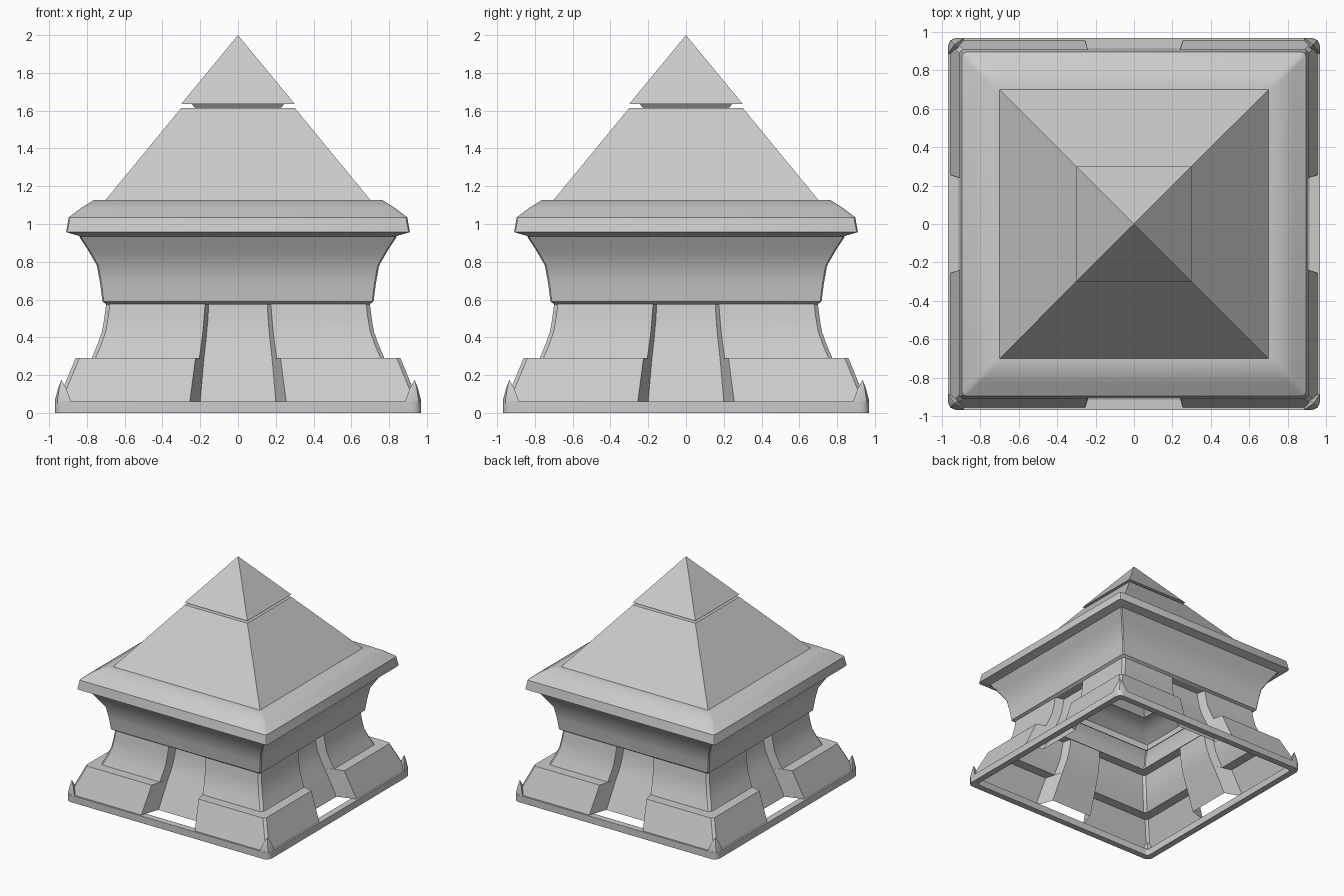
import bpy, bmesh
from math import sin, cos, pi, radians

if "Cube" in bpy.data.objects:
    bpy.data.objects.remove(bpy.data.objects["Cube"])


def four_sides(side):
    """Repeat one side's (x, y) points by quarter turns, counter-clockwise."""
    pts = list(side)
    for _ in range(3):
        side = [(-y, x) for x, y in side]
        pts += side
    return pts


def square(d, r=0.0, seg=1):
    """Square loop of half width d; corners sharp, chamfered or rounded."""
    if r == 0:
        return four_sides([(d, -d)])
    k = d - r
    return four_sides([(k + r * sin(a), -k - r * cos(a))
                       for a in [pi / 2 * i / seg for i in range(seg + 1)]])


def loft(name, levels, closed=False, smooth=None):
    """Skin a list of (z, loop) levels from bottom to top."""
    bm = bmesh.new()
    rows = [[bm.verts.new((x, y, z)) for x, y in loop] for z, loop in levels]
    pairs = list(zip(rows, rows[1:]))
    if closed:
        pairs.append((rows[-1], rows[0]))
    n = len(rows[0])
    for a, b in pairs:
        for i in range(n):
            j = (i + 1) % n
            bm.faces.new((a[i], a[j], b[j], b[i]))
    bmesh.ops.remove_doubles(bm, verts=bm.verts[:], dist=1e-4)
    bmesh.ops.dissolve_degenerate(bm, dist=1e-5, edges=bm.edges[:])
    me = bpy.data.meshes.new(name)
    bm.to_mesh(me)
    bm.free()
    ob = bpy.data.objects.new(name, me)
    bpy.context.collection.objects.link(ob)
    if smooth:
        bpy.ops.object.select_all(action='DESELECT')
        ob.select_set(True)
        bpy.context.view_layer.objects.active = ob
        bpy.ops.object.shade_smooth_by_angle(angle=radians(smooth))
    return ob


# Open ground frame with rounded corners
loft("base_frame", [(0, square(.97, .05, 4)), (.06, square(.97, .05, 4)),
                    (.06, square(.915, .03, 4)), (0, square(.915, .03, 4))],
     closed=True, smooth=30)

# Pointed corner guards
foot = [(.9, .9), (.97, .885), (.97, .92), (.957, .957), (.92, .97), (.885, .97)]
tip = (.935, .935)
for k, label in enumerate(("back_right", "back_left", "front_left", "front_right")):
    levels = []
    for z, t in ((.05, 0), (.07, .05), (.13, .5), (.175, 1)):
        loop = [(x + (tip[0] - x) * t, y + (tip[1] - y) * t) for x, y in foot]
        for _ in range(k):
            loop = [(-y, x) for x, y in loop]
        levels.append((z, loop))
    loft("corner_guard_" + label, levels, smooth=40)


# Hollow corner piers joined by recessed curved panels
def pier_loop(d, g, di, p, c=.02):
    return four_sides([(c - d, -d), (-g, -d), (-p, -di),
                       (p, -di), (g, -d), (d - c, -d)])


# z, pier half width, opening half width, panel depth, panel half width
piers = [(.06, .955, .255, .80, .20), (.29, .86, .225, .70, .18),
         (.29, .775, .205, .70, .18), (.36, .745, .195, .668, .172),
         (.43, .72, .186, .645, .165), (.50, .708, .18, .632, .159),
         (.578, .698, .174, .622, .155)]
loft("pier_walls", [(z, pier_loop(*v)) for z, *v in piers], smooth=25)

# Underside between recessed panels and band
loft("band_soffit", [(.578, square(.615)), (.578, square(.70))][::-1])

# Flared band under the roof
band = [(.575, .698), (.59, .718), (.685, .73), (.78, .747), (.86, .793), (.935, .842)]
loft("flared_band", [(z, square(d, .008)) for z, d in band], smooth=35)

# Overhanging eave
eave = [(.935, .835), (.957, .91), (1.035, .896), (1.085, .83), (1.126, .765), (1.126, .69)]
loft("eave", [(z, square(d, .022, 2)) for z, d in eave], smooth=38)

# Pyramid roof and its separate cap on a short neck
loft("pyramid_roof", [(1.126, square(.702)), (1.615, square(.30)), (1.615, square(.228))])
loft("pyramid_cap", [(1.615, square(.228)), (1.636, square(.245)),
                     (1.636, square(.30)), (2.0, square(0))])
